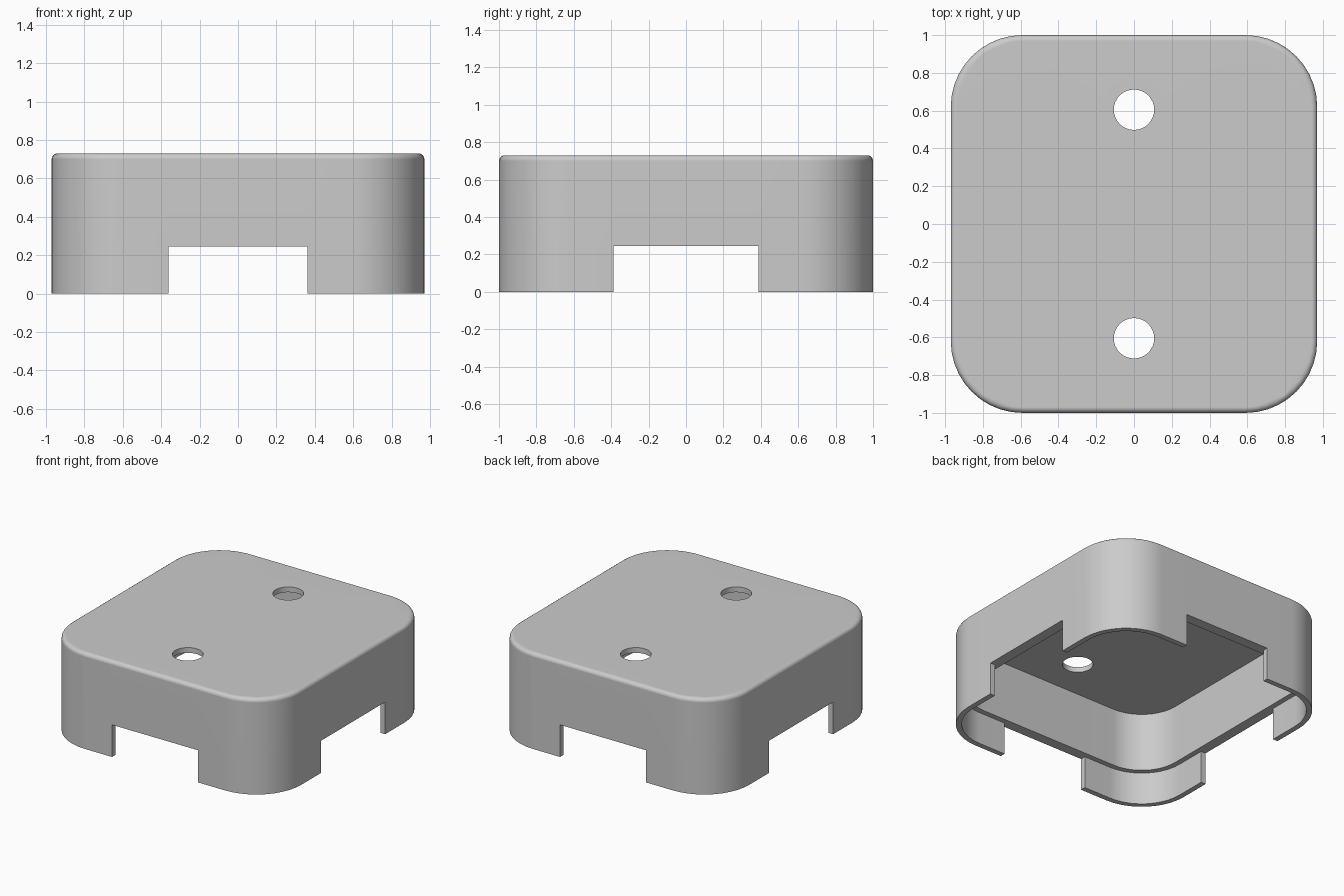
import bpy
import bmesh
from math import cos, sin, pi, radians

cube = bpy.data.objects.get("Cube")
if cube:
    bpy.data.objects.remove(cube, do_unlink=True)

# Main dimensions
HALF_X, HALF_Y, HEIGHT = 0.97, 1.0, 0.73
CORNER, STEPS = 0.38, 10
RIM, WALL, CEILING = 0.04, 0.08, 0.69
NOTCH_Z, NOTCH_X, NOTCH_Y = 0.245, 0.362, 0.387
EDGE, EDGE_STEPS = 0.03, 4
HOLE_R, HOLE_Y, HOLE_SIDES = 0.107, 0.605, 32
BLOCK = STEPS + 3          # two notch points, then one rounded corner

bm = bmesh.new()


def ring(inset, z):
    """Rounded rectangle with two extra points per side where the notch sits."""
    points = []
    for side in range(4):
        a = side * pi / 2
        ux, uy = round(cos(a)), round(sin(a))
        reach = (HALF_X if ux else HALF_Y) - inset
        notch = NOTCH_Y if ux else NOTCH_X
        for s in (-notch, notch):
            points.append((ux * reach - uy * s, uy * reach + ux * s))
        cx = (ux - uy) * (HALF_X - CORNER)
        cy = (uy + ux) * (HALF_Y - CORNER)
        r = CORNER - inset
        for i in range(STEPS + 1):
            t = a + i * pi / 2 / STEPS
            points.append((cx + r * cos(t), cy + r * sin(t)))
    return [bm.verts.new((x, y, z)) for x, y in points]


def bridge(a, b, keep=lambda i: True):
    n = len(a)
    for i in range(n):
        if keep(i):
            j = (i + 1) % n
            bm.faces.new((a[i], a[j], b[j], b[i]))


def circle(y, z):
    steps = [2 * pi * i / HOLE_SIDES for i in range(HOLE_SIDES)]
    return [bm.verts.new((HOLE_R * cos(t), y + HOLE_R * sin(t), z)) for t in steps]


def fill(loops):
    edges = []
    for loop in loops:
        for v, w in zip(loop, loop[1:] + loop[:1]):
            edges.append(bm.edges.get((v, w)) or bm.edges.new((v, w)))
    bmesh.ops.triangle_fill(bm, edges=edges, use_beauty=True)


# Thin corner legs, left open at the notch in each side
legs = [ring(RIM, NOTCH_Z), ring(RIM, 0), ring(0, 0), ring(0, NOTCH_Z)]
for a, b in zip(legs, legs[1:]):
    bridge(a, b, lambda i: i % BLOCK != 0)
bridge(legs[0], legs[3], lambda i: i % BLOCK == 0)
for side in range(4):
    for k in (0, 1):
        bm.faces.new([loop[side * BLOCK + k] for loop in legs])

# Outer wall and rounded top edge
outer = [legs[3]]
for i in range(EDGE_STEPS + 1):
    t = i * pi / 2 / EDGE_STEPS
    outer.append(ring(EDGE * (1 - cos(t)), HEIGHT - EDGE * (1 - sin(t))))
# Inner ledge and cavity wall
inner = [legs[0], ring(WALL, NOTCH_Z), ring(WALL, CEILING)]
for strip in (outer, inner):
    for a, b in zip(strip, strip[1:]):
        bridge(a, b)

# Top and ceiling with two round through holes
top_holes = [circle(y, HEIGHT) for y in (-HOLE_Y, HOLE_Y)]
low_holes = [circle(y, CEILING) for y in (-HOLE_Y, HOLE_Y)]
for a, b in zip(top_holes, low_holes):
    bridge(a, b)
fill([outer[-1]] + top_holes)
fill([inner[-1]] + low_holes)

bmesh.ops.recalc_face_normals(bm, faces=bm.faces)
mesh = bpy.data.meshes.new("cover_shell")
bm.to_mesh(mesh)
bm.free()

# Plain grey material
grey = bpy.data.materials.new("light_grey")
grey.use_nodes = True
colour = (0.6, 0.6, 0.6, 1)
grey.diffuse_color = colour
grey.node_tree.nodes["Principled BSDF"].inputs["Base Color"].default_value = colour
mesh.materials.append(grey)

shell = bpy.data.objects.new("cover_shell", mesh)
bpy.context.collection.objects.link(shell)
bpy.ops.object.select_all(action="DESELECT")
shell.select_set(True)
bpy.context.view_layer.objects.active = shell
bpy.ops.object.shade_smooth_by_angle(angle=radians(35))
weighted = shell.modifiers.new("flat_panels", "WEIGHTED_NORMAL")
weighted.keep_sharp = True
